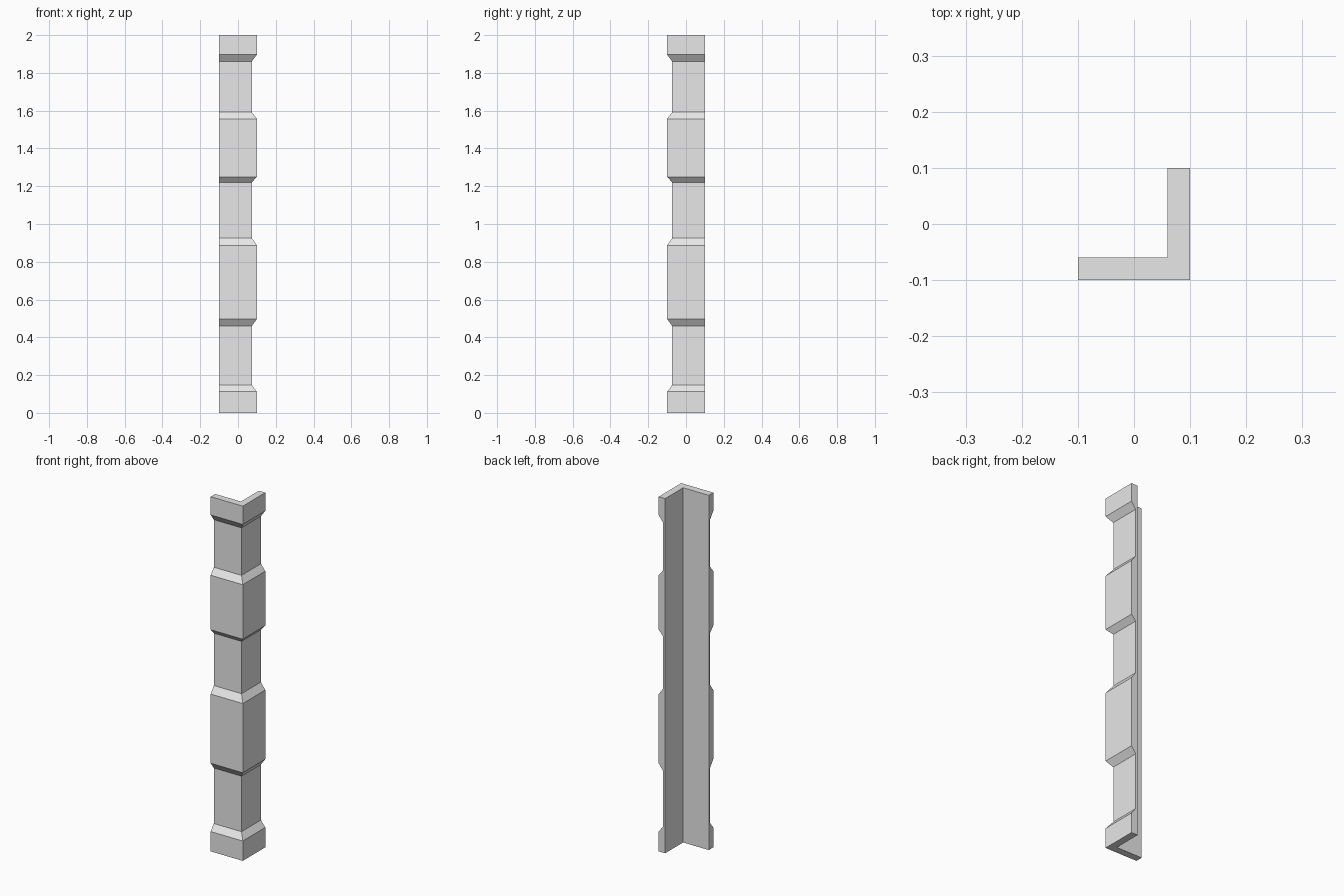
import bpy
import bmesh

cube = bpy.data.objects.get("Cube")
if cube:
    bpy.data.objects.remove(cube, do_unlink=True)

# Material
stone = bpy.data.materials.new("light_grey")
stone.use_nodes = True
stone.diffuse_color = (0.8, 0.8, 0.8, 1)
stone.node_tree.nodes["Principled BSDF"].inputs["Base Color"].default_value = (0.8, 0.8, 0.8, 1)

BACK, INNER, SHAFT, BLOCK = 0.1, 0.06, 0.073, 0.1

# Height and outer reach of each step up the corner trim
STEPS = [
    (0, BLOCK), (0.112, BLOCK), (0.147, SHAFT),
    (0.46, SHAFT), (0.497, BLOCK), (0.887, BLOCK), (0.925, SHAFT),
    (1.22, SHAFT), (1.25, BLOCK), (1.557, BLOCK), (1.592, SHAFT),
    (1.86, SHAFT), (1.897, BLOCK), (2, BLOCK),
]


def l_section(bm, z, reach):
    """L-shaped ring: two outer faces meet at the front left corner."""
    points = [(-BACK, -reach), (reach, -reach), (reach, BACK),
              (INNER, BACK), (INNER, -INNER), (-BACK, -INNER)]
    return [bm.verts.new((x, y, z)) for x, y in points]


# Corner trim, lofted through the L sections
bm = bmesh.new()
rings = [l_section(bm, z, reach) for z, reach in STEPS]
for low, high in zip(rings, rings[1:]):
    for i in range(len(low)):
        j = (i + 1) % len(low)
        bm.faces.new((low[i], low[j], high[j], high[i]))
bm.faces.new(list(reversed(rings[0])))
bm.faces.new(rings[-1])
bmesh.ops.recalc_face_normals(bm, faces=bm.faces)

mesh = bpy.data.meshes.new("corner_trim")
bm.to_mesh(mesh)
bm.free()
mesh.materials.append(stone)
trim = bpy.data.objects.new("corner_trim", mesh)
bpy.context.collection.objects.link(trim)
